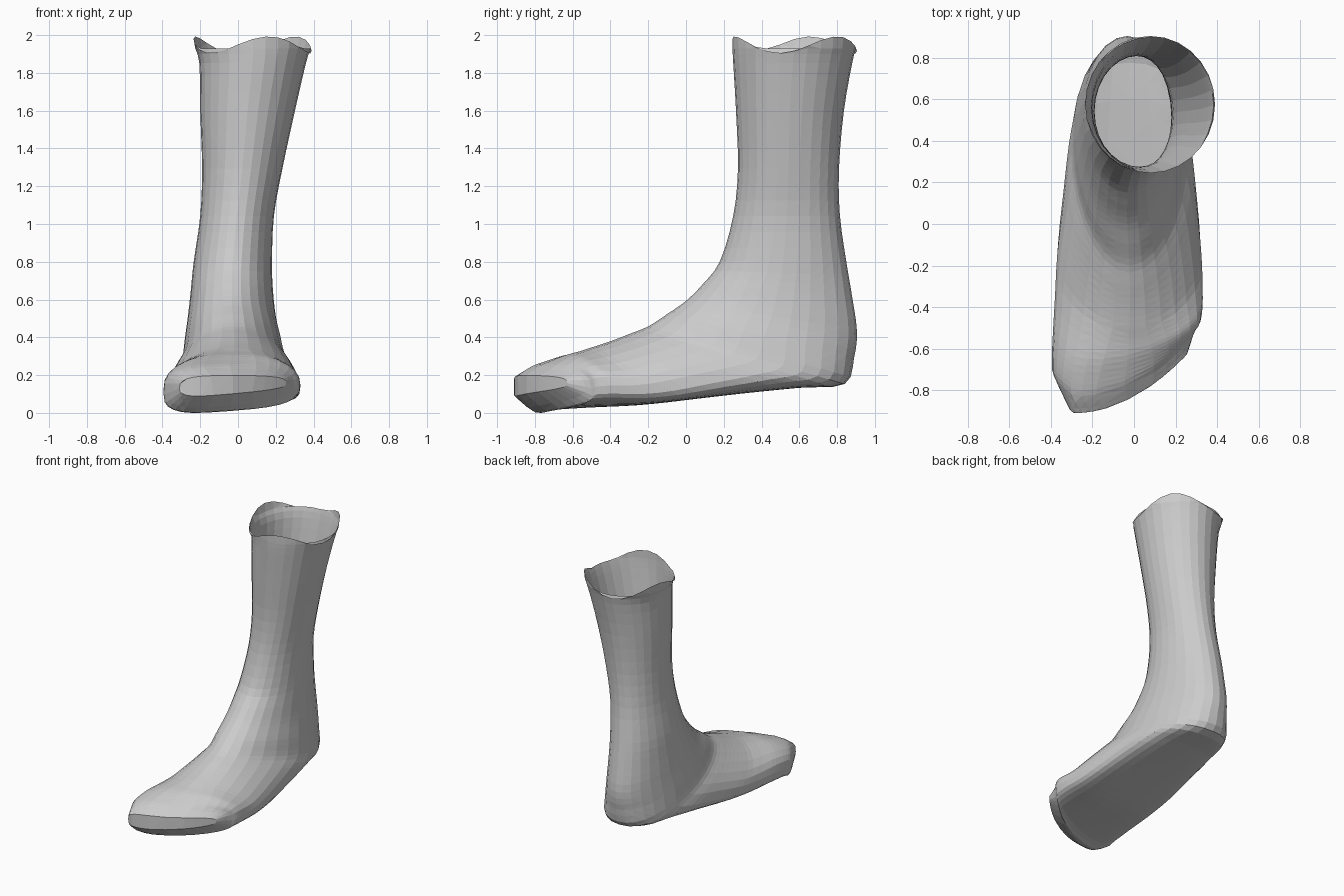
import bpy, bmesh
from math import sin, cos, pi, atan2, radians
from mathutils import Vector

SEGMENTS = 28
STEPS = 3

default = bpy.data.objects.get("Cube")
if default:
    bpy.data.objects.remove(default, do_unlink=True)

# One plain grey for the whole piece
grey = bpy.data.materials.new("plain grey")
grey.use_nodes = True
colour = (0.6, 0.6, 0.6, 1.0)
grey.diffuse_color = colour
grey.node_tree.nodes["Principled BSDF"].inputs["Base Color"].default_value = colour

# Sections swept from the cuff, round the heel, to the toe:
# front y, front z, back y, back z, low x, high x, flatness of the sole
sections = [
    (.245, 1.955, .905, 1.955, -.235, .39, 0),
    (.25, 1.86, .88, 1.86, -.205, .36, 0),
    (.265, 1.6, .835, 1.6, -.2, .3, 0),
    (.275, 1.3, .81, 1.3, -.19, .235, 0),
    (.25, 1.05, .815, 1.05, -.2, .19, 0),
    (.18, .81, .85, .8, -.235, .18, 0),
    (.09, .69, .88, .62, -.25, .185, 0),
    (0, .6, .905, .44, -.265, .2, 0),
    (-.1, .53, .89, .3, -.28, .225, .1),
    (-.2, .465, .84, .16, -.295, .25, .3),
    (-.3, .425, .6, .14, -.32, .28, .6),
    (-.39, .39, .3, .11, -.345, .305, .8),
    (-.48, .36, 0, .075, -.37, .325, 1),
    (-.57, .335, -.25, .045, -.38, .33, 1),
    (-.66, .315, -.5, .03, -.39, .33, 1),
    (-.75, .285, -.7, .015, -.395, .32, 1),
    (-.83, .255, -.8, 0, -.385, .3, 1),
    (-.91, .205, -.91, .085, -.31, .255, 1),
]


def refine(rows):
    """Catmull-Rom blend between neighbouring sections."""
    rows = [Vector(r) for r in rows]
    out = []
    for i in range(len(rows) - 1):
        a, b = rows[max(i - 1, 0)], rows[i]
        c, d = rows[i + 1], rows[min(i + 2, len(rows) - 1)]
        for k in range(STEPS):
            t = k / STEPS
            out.append(b + (c - a) * (t / 2)
                       + (a * 2 - b * 5 + c * 4 - d) * (t * t / 2)
                       + (b * 3 - a - c * 3 + d) * (t ** 3 / 2))
    return out + [rows[-1]]


def power(v, p):
    return (1 if v >= 0 else -1) * abs(v) ** p


def ring(row):
    """Rounded section whose widest line drops towards a flatter sole."""
    fy, fz, by, bz, x0, x1, flat = row
    flat = min(max(flat, 0), 1)
    toe = min(max((-fy - .5) / .35, 0), 1)
    points = []
    for i in range(SEGMENTS):
        a = 2 * pi * i / SEGMENTS
        n = 2 + (flat if cos(a) < 0 else 1.4 * toe)
        v, h = power(cos(a), 2 / n), power(sin(a), 2 / n)
        drop = .35 * flat * (1 - .6 * toe)
        v = v - drop * (1 - v * v)
        x = (x0 + x1) / 2 + h * (x1 - x0) / 2
        f = (1 - v) / 2
        # curve the toe end back from its inner tip and lift the outer sole
        outer, inner = max(x + .29, 0), max(-.29 - x, 0)
        y = fy + (by - fy) * f + toe * (.95 * outer ** 2 + .9 * inner)
        z = fz + (bz - fz) * f + .09 * toe * f * outer
        points.append(Vector((x, y, z)))
    return points


bm = bmesh.new()
rings = [ring(r) for r in refine(sections)]

# Wavy cuff with three dips
for p in rings[0]:
    angle = atan2(p.y - .575, p.x - .08)
    p.z += .045 * cos(3 * (angle - radians(45)))

loops = [[bm.verts.new(p) for p in r] for r in rings]
for upper, lower in zip(loops, loops[1:]):
    for i in range(SEGMENTS):
        j = (i + 1) % SEGMENTS
        bm.faces.new((upper[i], upper[j], lower[j], lower[i]))

# Blunt toe end
bm.faces.new(loops[-1])
bmesh.ops.recalc_face_normals(bm, faces=bm.faces)
bmesh.ops.triangulate(bm, faces=bm.faces)

# Stand on the ground
lowest = min(v.co.z for v in bm.verts)
bmesh.ops.translate(bm, vec=(0, 0, -lowest), verts=bm.verts)

mesh = bpy.data.meshes.new("boot_shell")
bm.to_mesh(mesh)
bm.free()
mesh.materials.append(grey)
boot = bpy.data.objects.new("boot_shell", mesh)
bpy.context.collection.objects.link(boot)
